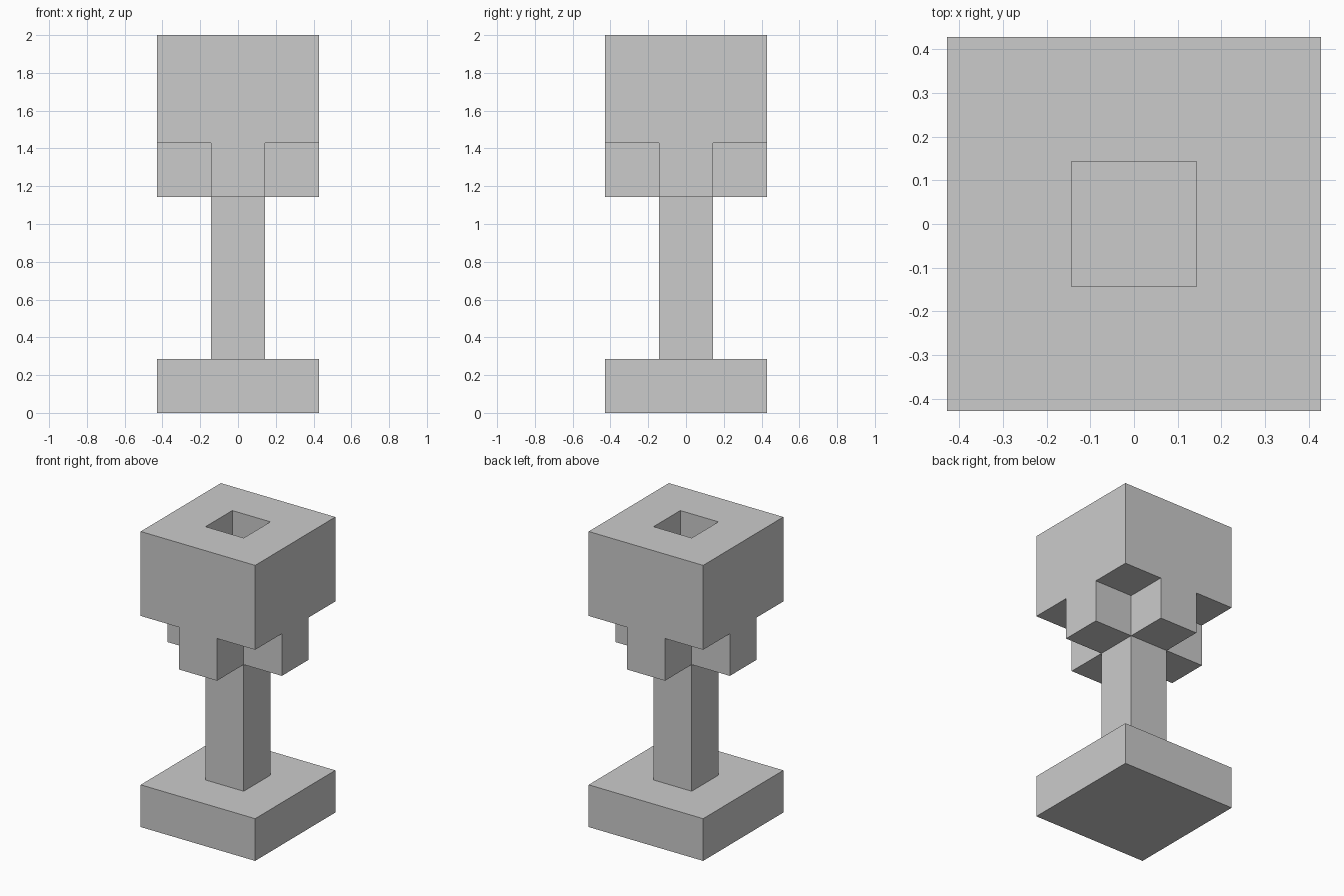
import bpy, bmesh
from mathutils import Vector

if "Cube" in bpy.data.objects:
    bpy.data.objects.remove(bpy.data.objects["Cube"])

U = 2 / 7  # block size: the goblet is 3 x 3 x 7 blocks

# Layer plans, one string per row
FULL = ("###", "###", "###")
POST = ("...", ".#.", "...")
PLUS = (".#.", "###", ".#.")
RING = ("###", "#.#", "###")

# foot, stem, bowl underside, hollow bowl
layers = [FULL] + [POST] * 3 + [PLUS] + [RING] * 2
cells = {(x - 1, y - 1, z)
         for z, plan in enumerate(layers)
         for y, row in enumerate(plan)
         for x, c in enumerate(row) if c == "#"}


def add_outer_faces(bm, cell):
    """Add only the sides of a block that are not covered by a neighbour."""
    centre = Vector(cell) + Vector((0, 0, 0.5))
    for axis in range(3):
        for sign in (-1, 1):
            n = Vector((0, 0, 0))
            n[axis] = sign
            if tuple(int(a + b) for a, b in zip(cell, n)) in cells:
                continue
            u = Vector((0, 0, 0))
            u[(axis + 1) % 3] = 0.5
            v = n.cross(u)
            mid = centre + n * 0.5
            corners = (mid - u - v, mid + u - v, mid + u + v, mid - u + v)
            bm.faces.new([bm.verts.new(p * U) for p in corners])


bm = bmesh.new()
for cell in sorted(cells):
    add_outer_faces(bm, cell)
bmesh.ops.remove_doubles(bm, verts=bm.verts[:], dist=0.001)
# Merge flat block sides into clean faces
bmesh.ops.dissolve_limit(bm, angle_limit=0.01, verts=bm.verts[:], edges=bm.edges[:])
bmesh.ops.recalc_face_normals(bm, faces=bm.faces[:])

mesh = bpy.data.meshes.new("block_goblet")
bm.to_mesh(mesh)
bm.free()
bpy.context.collection.objects.link(bpy.data.objects.new("block_goblet", mesh))
